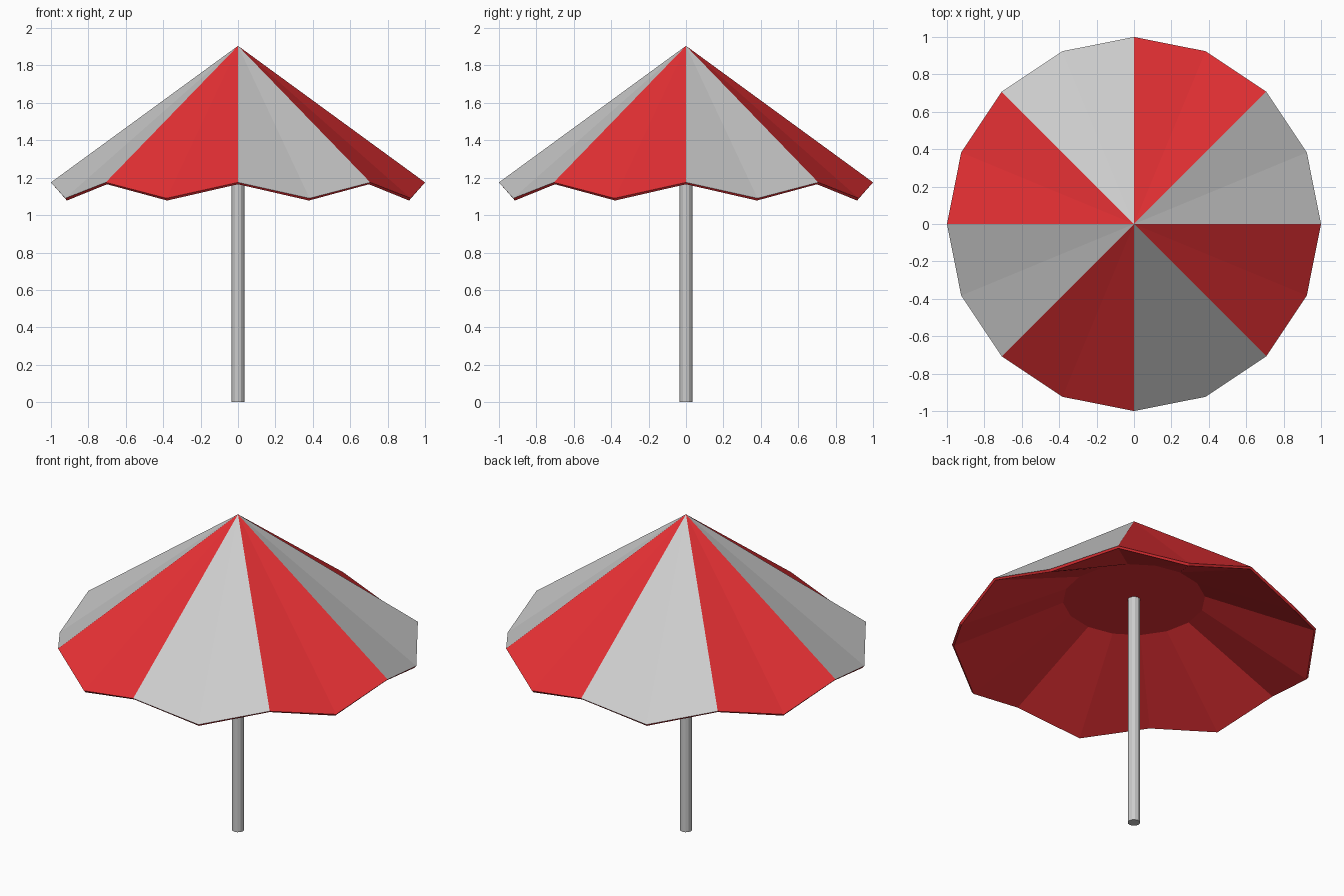
import bpy
import bmesh
from math import sin, cos, pi

if "Cube" in bpy.data.objects:
    bpy.data.objects.remove(bpy.data.objects["Cube"])

SIDES = 16
APEX_Z = 1.905


def material(name, color):
    mat = bpy.data.materials.new(name)
    mat.diffuse_color = color
    mat.use_nodes = True
    mat.node_tree.nodes["Principled BSDF"].inputs["Base Color"].default_value = mat.diffuse_color
    return mat


def finish(name, bm, mats=()):
    mesh = bpy.data.meshes.new(name)
    for mat in mats:
        mesh.materials.append(mat)
    bmesh.ops.recalc_face_normals(bm, faces=bm.faces[:])
    bm.to_mesh(mesh)
    bm.free()
    obj = bpy.data.objects.new(name, mesh)
    bpy.context.collection.objects.link(obj)
    return obj


def ring(bm, radius, high, low):
    # alternates between rib ends (high) and scallop points (low)
    return [bm.verts.new((radius * cos(2 * pi * i / SIDES),
                          radius * sin(2 * pi * i / SIDES),
                          low if i % 2 else high)) for i in range(SIDES)]


# Canopy: striped top, thin red lip, red lining rising to a flat ceiling
white = material("white_cloth", (0.8, 0.8, 0.8, 1))
red = material("red_cloth", (0.8, 0.03, 0.035, 1))
bm = bmesh.new()
apex = bm.verts.new((0, 0, APEX_Z))
rim = ring(bm, 1.0, 1.175, 1.09)
lip = ring(bm, 0.99, 1.165, 1.078)
inner = ring(bm, 0.39, 1.41, 1.41)
for i in range(SIDES):
    j = (i + 1) % SIDES
    panel = bm.faces.new((apex, rim[i], rim[j]))
    panel.material_index = (i // 2) % 2
    for a, b in ((rim, lip), (lip, inner)):
        bm.faces.new((a[i], b[i], b[j], a[j])).material_index = 1
bm.faces.new(inner).material_index = 1
finish("canopy", bm, (white, red))

# Pole
bm = bmesh.new()
bmesh.ops.create_cone(bm, cap_ends=True, segments=12, radius1=0.034,
                      radius2=0.034, depth=1.42)
bmesh.ops.translate(bm, verts=bm.verts[:], vec=(0, 0, 0.71))
finish("pole", bm)
